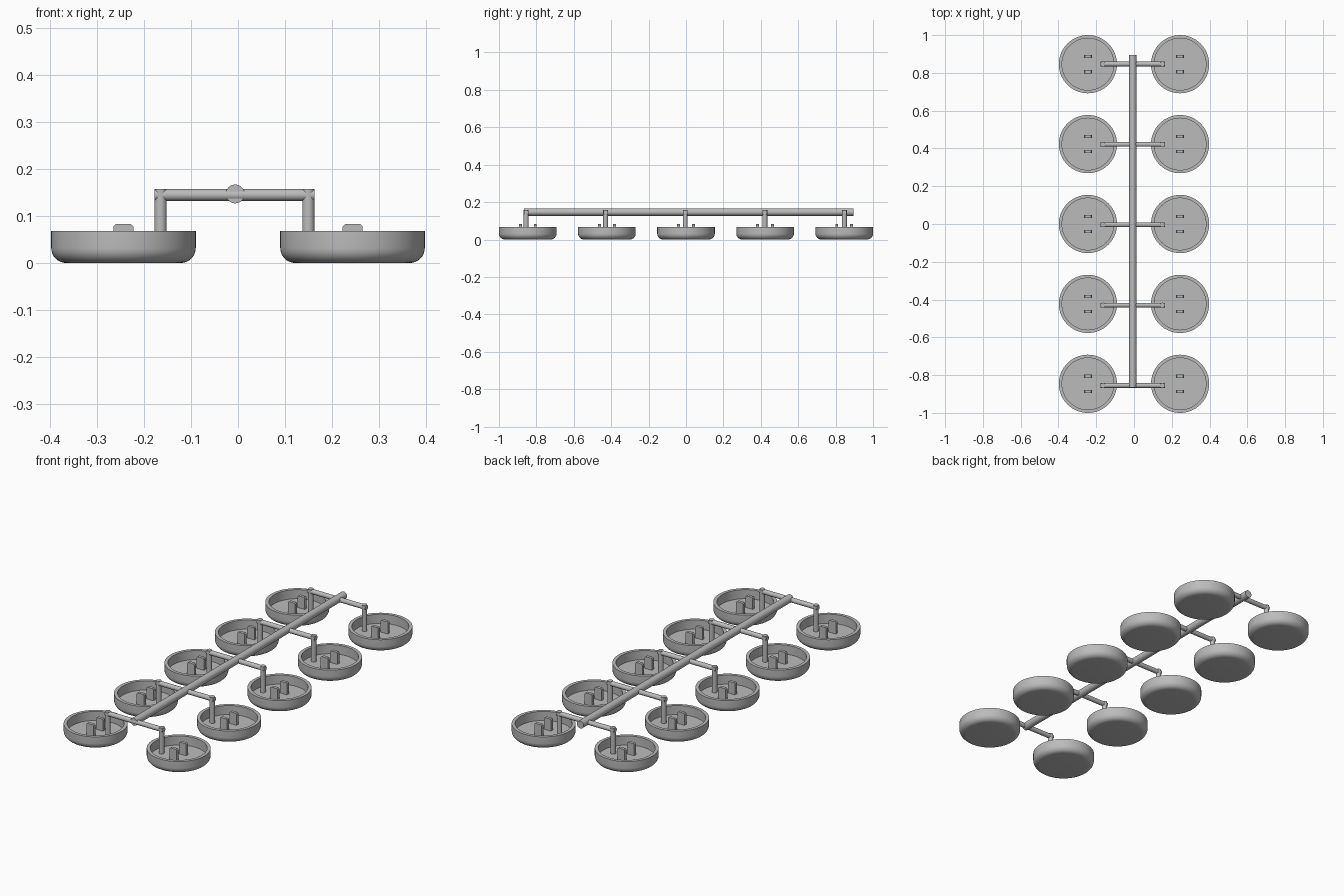
import bpy, bmesh, math
from mathutils import Vector

if "Cube" in bpy.data.objects:
    bpy.data.objects.remove(bpy.data.objects["Cube"])

grey = bpy.data.materials.new("plain grey")
grey.use_nodes = True
grey.diffuse_color = (0.5, 0.5, 0.5, 1)
grey.node_tree.nodes["Principled BSDF"].inputs["Base Color"].default_value = (0.5, 0.5, 0.5, 1)


def finish(name, bm, location=(0, 0, 0), smooth=True):
    bmesh.ops.recalc_face_normals(bm, faces=bm.faces)
    mesh = bpy.data.meshes.new(name)
    bm.to_mesh(mesh)
    bm.free()
    mesh.materials.append(grey)
    obj = bpy.data.objects.new(name, mesh)
    bpy.context.collection.objects.link(obj)
    obj.location = location
    if smooth:
        bpy.ops.object.select_all(action="DESELECT")
        obj.select_set(True)
        bpy.context.view_layer.objects.active = obj
        bpy.ops.object.shade_smooth_by_angle(angle=math.radians(35))
    return obj


def rod(name, start, end, radius):
    start, end = Vector(start), Vector(end)
    axis = end - start
    bm = bmesh.new()
    bmesh.ops.create_cone(bm, cap_ends=True, segments=32, radius1=radius,
                          radius2=radius, depth=axis.length)
    bmesh.ops.rotate(bm, verts=bm.verts, matrix=axis.to_track_quat("Z", "Y").to_matrix())
    return finish(name, bm, (start + end) / 2)


def cup(name, location):
    # Open dish with a rounded lower edge, turned around z
    radius, inner, height, floor, fillet = 0.154, 0.137, 0.068, 0.02, 0.032
    profile = [(0, 0)]
    for i in range(9):
        a = math.pi / 2 * i / 8
        profile.append((radius - fillet + fillet * math.sin(a), fillet - fillet * math.cos(a)))
    profile += [(radius, height), (inner, height), (inner, floor), (0, floor)]
    bm = bmesh.new()
    verts = [bm.verts.new((r, 0, z)) for r, z in profile]
    edges = [bm.edges.new(pair) for pair in zip(verts, verts[1:])]
    bmesh.ops.spin(bm, geom=verts + edges, cent=(0, 0, 0), axis=(0, 0, 1),
                   angle=math.tau, steps=64)
    bmesh.ops.remove_doubles(bm, verts=bm.verts, dist=0.0001)
    return finish(name, bm, location)


def prong(name, x, y):
    # Flat upright tab with chamfered upper corners
    half, low, high, cut, thick = 0.021, 0.015, 0.083, 0.005, 0.016
    outline = [(-half, low), (half, low), (half, high - cut), (half - cut, high),
               (cut - half, high), (-half, high - cut)]
    bm = bmesh.new()
    face = bm.faces.new([bm.verts.new((px, -thick / 2, pz)) for px, pz in outline])
    out = bmesh.ops.extrude_face_region(bm, geom=[face])
    moved = [v for v in out["geom"] if isinstance(v, bmesh.types.BMVert)]
    bmesh.ops.translate(bm, verts=moved, vec=(0, thick, 0))
    return finish(name, bm, (x, y, 0), smooth=False)


# Long central bar
rod("central_bar", (-0.006, -0.865, 0.147), (-0.006, 0.895, 0.147), 0.02)

# Five rows: cross arm, two posts, two cups with paired prongs
for row in range(5):
    cup_y = (row - 2) * 0.423
    arm_y = (row - 2) * 0.4255 - 0.004
    rod(f"cross_arm_{row}", (-0.178, arm_y, 0.145), (0.163, arm_y, 0.145), 0.0125)
    for side, sign, post_x in (("left", 1, 0.15), ("right", -1, -0.165)):
        rod(f"{side}_post_{row}", (post_x, arm_y, 0.015), (post_x, arm_y, 0.158), 0.013)
        cup(f"{side}_cup_{row}", (sign * 0.244, cup_y, 0))
        for end, offset in (("front", -0.04), ("back", 0.04)):
            prong(f"{side}_{end}_prong_{row}", sign * 0.244, cup_y + offset)
